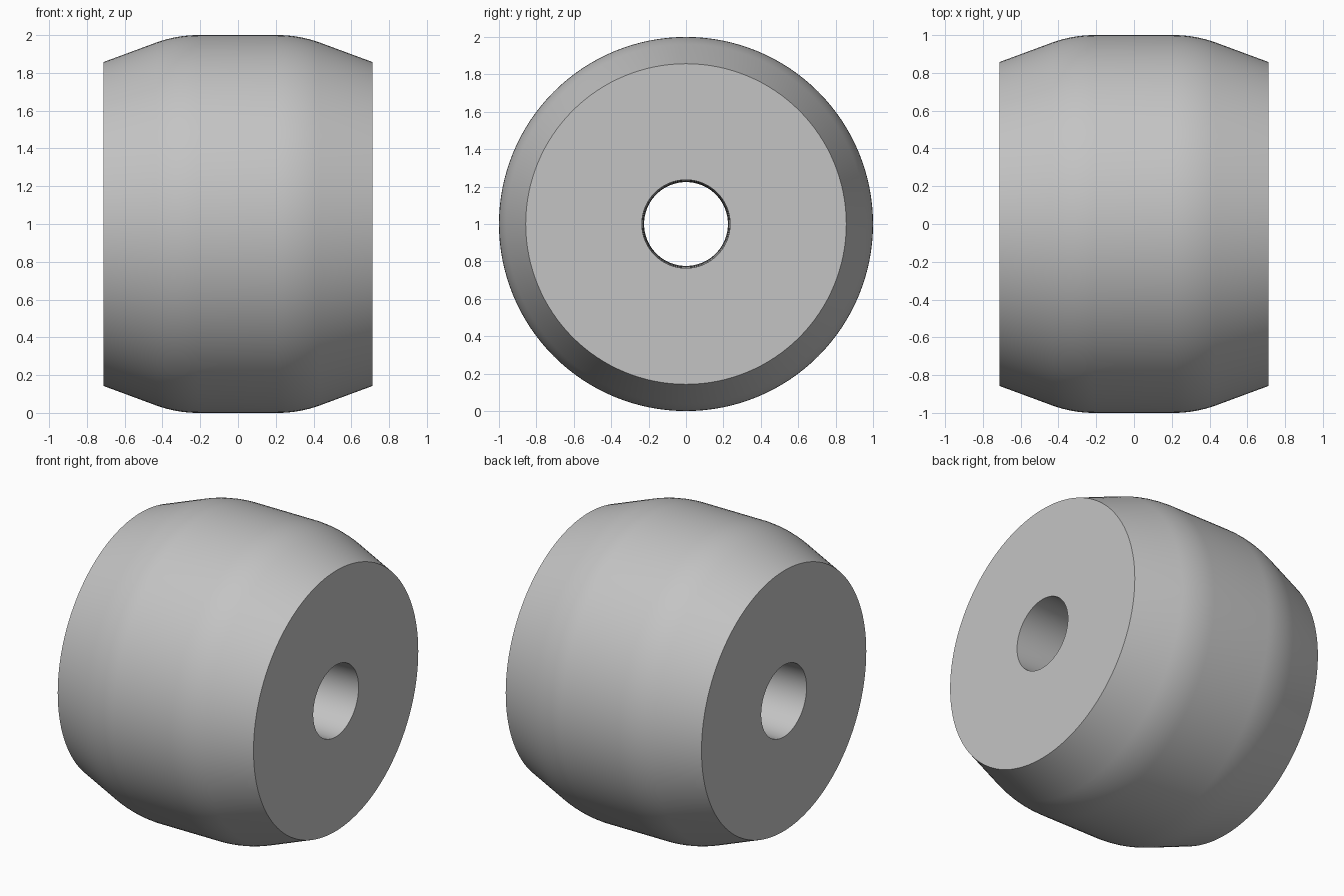
import bpy, bmesh, math
from mathutils import Matrix, Vector

cube = bpy.data.objects.get("Cube")
if cube:
    bpy.data.objects.remove(cube, do_unlink=True)

HALF_LENGTH = 0.713
FLAT_HALF = 0.21          # half width of the cylindrical band
BLEND_RADIUS = 0.65       # rounding between band and tapered shoulder
SHOULDER_ANGLE = math.radians(20)
END_RADIUS = 0.857
BORE_END, BORE_MID = 0.236, 0.224
SEGMENTS = 128

# Material
grey = bpy.data.materials.new("plain_grey")
grey.use_nodes = True
colour = (0.55, 0.55, 0.55, 1)
grey.diffuse_color = colour
grey.node_tree.nodes["Principled BSDF"].inputs["Base Color"].default_value = colour

# Half of the outer profile as (distance along axle, radius), centre to end
outer = []
for i in range(9):
    a = SHOULDER_ANGLE * i / 8
    outer.append((FLAT_HALF + BLEND_RADIUS * math.sin(a),
                  1 - BLEND_RADIUS * (1 - math.cos(a))))
outer.append((HALF_LENGTH, END_RADIUS))

# Bore narrows gently from both ends to the middle
bore = []
for i in range(-6, 7):
    t = i / 6
    bore.append((-t * HALF_LENGTH, BORE_MID + (BORE_END - BORE_MID) * t * t))

profile = [(-x, r) for x, r in reversed(outer)] + outer + bore

# Revolve the closed profile around the x axis
bm = bmesh.new()
ring = [bm.verts.new((x, 0, r)) for x, r in profile]
edges = [bm.edges.new((ring[i - 1], ring[i])) for i in range(len(ring))]
bmesh.ops.spin(bm, geom=ring + edges, cent=(0, 0, 0), axis=(1, 0, 0),
               angle=math.tau, steps=SEGMENTS, use_merge=True)
bmesh.ops.remove_doubles(bm, verts=bm.verts, dist=1e-5)
bmesh.ops.recalc_face_normals(bm, faces=bm.faces)
bmesh.ops.transform(bm, matrix=Matrix.Translation(Vector((0, 0, 1))), verts=bm.verts)

mesh = bpy.data.meshes.new("roller_body")
bm.to_mesh(mesh)
bm.free()
mesh.materials.append(grey)
roller = bpy.data.objects.new("roller_body", mesh)
bpy.context.collection.objects.link(roller)

# Smooth surfaces, crisp rims
bpy.ops.object.select_all(action='DESELECT')
roller.select_set(True)
bpy.context.view_layer.objects.active = roller
bpy.ops.object.shade_smooth_by_angle(angle=math.radians(30))
